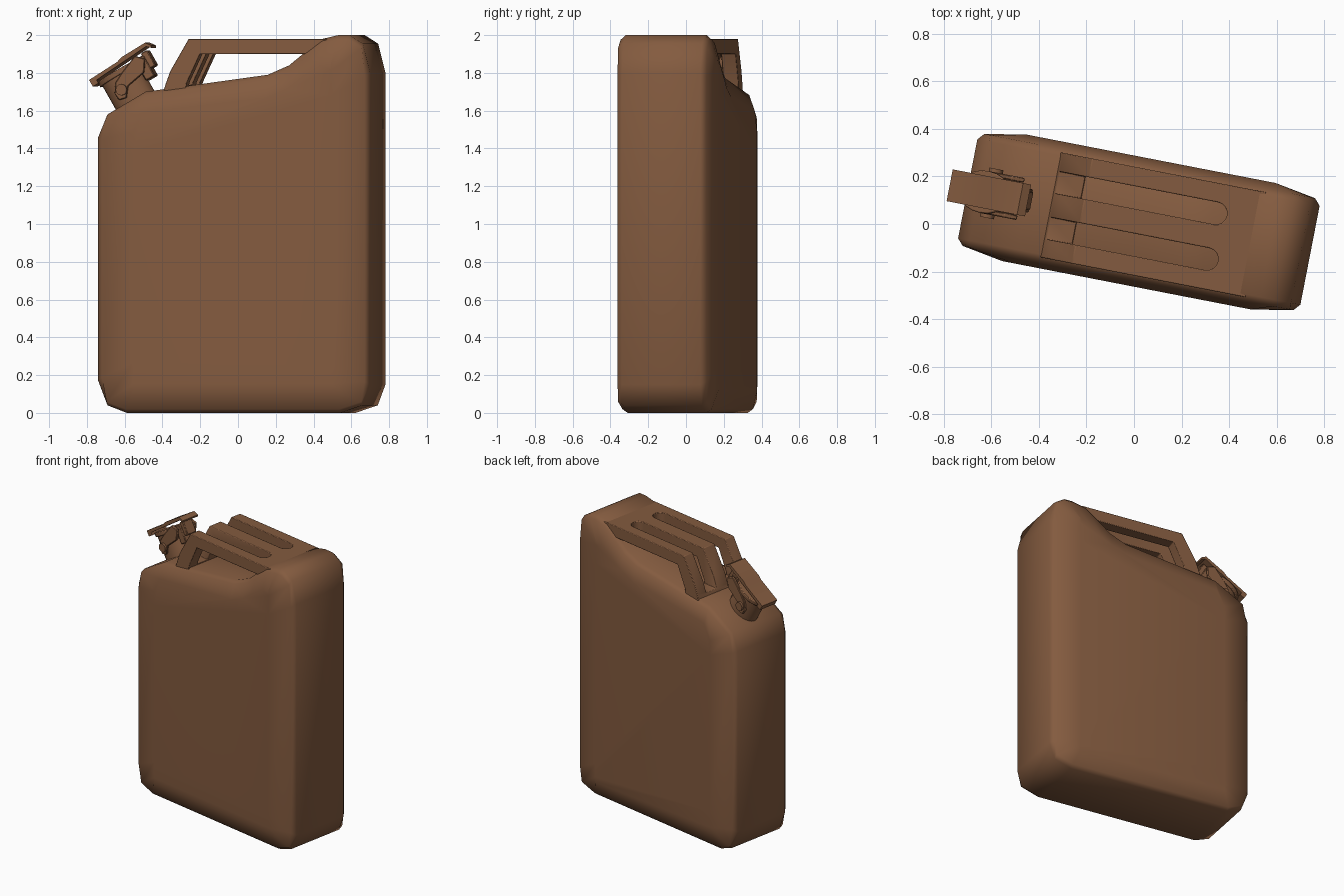
import bpy, bmesh, math
from mathutils import Matrix, Vector

if "Cube" in bpy.data.objects:
    bpy.data.objects.remove(bpy.data.objects["Cube"])

# Whole can is turned about z; parts are modelled in local (u, v, z)
TURN = Matrix.Rotation(math.radians(-11), 4, 'Z') @ Matrix.Translation((0, 0.012, 0))
# Filler-neck frame: x along the sloping shoulder, z out of it
CAP = TURN @ Matrix.Translation((-0.56, 0, 1.66)) @ Matrix.Rotation(math.radians(-30), 4, 'Y')

brown = bpy.data.materials.new("brown_paint")
brown.diffuse_color = (0.23, 0.105, 0.05, 1)
brown.use_nodes = True
brown.node_tree.nodes["Principled BSDF"].inputs["Base Color"].default_value = brown.diffuse_color


def finish(name, bm, frame=TURN, bevel=0, angle=35, segments=2):
    bmesh.ops.recalc_face_normals(bm, faces=bm.faces)
    me = bpy.data.meshes.new(name)
    bm.transform(frame)
    bm.to_mesh(me)
    bm.free()
    me.materials.append(brown)
    ob = bpy.data.objects.new(name, me)
    bpy.context.collection.objects.link(ob)
    bpy.ops.object.select_all(action='DESELECT')
    bpy.context.view_layer.objects.active = ob
    ob.select_set(True)
    bpy.ops.object.shade_smooth_by_angle(angle=math.radians(angle))
    if bevel:
        m = ob.modifiers.new("bevel", 'BEVEL')
        m.width, m.segments, m.limit_method = bevel, segments, 'ANGLE'
    return ob


def loft(loops):
    """Closed skin through equal-length point loops, capped at both ends."""
    bm = bmesh.new()
    rings = [[bm.verts.new(p) for p in loop] for loop in loops]
    n = len(rings[0])
    for a, b in zip(rings, rings[1:]):
        for i in range(n):
            j = (i + 1) % n
            bm.faces.new((a[i], a[j], b[j], b[i]))
    bm.faces.new(rings[0])
    bm.faces.new(rings[-1])
    return bm


def side_profile(pts, v0, v1):
    return loft([[(x, v, z) for x, z in pts] for v in (v0, v1)])


def box(name, x, v, z, bevel=0.005):
    pts = [(x[0], z[0]), (x[1], z[0]), (x[1], z[1]), (x[0], z[1])]
    return finish(name, side_profile(pts, *v), CAP, bevel, segments=1)


def tube(rx, ry, z0, z1, n=20):
    ring = [(rx * math.cos(2 * math.pi * i / n), ry * math.sin(2 * math.pi * i / n)) for i in range(n)]
    return loft([[(x, y, z) for x, y in ring] for z in (z0, z1)])


# Body: side outline lofted across the width with pillowed edges
outline = [(-0.56, 0), (0.59, 0), (0.71, 0.04), (0.752, 0.15), (0.752, 1.8), (0.712, 1.955),
           (0.64, 2.0), (0.58, 2.0), (0.495, 1.98), (0.395, 1.905), (0.315, 1.84), (0.2, 1.79),
           (-0.46, 1.70), (-0.665, 1.58), (-0.715, 1.46), (-0.715, 0.17), (-0.665, 0.04)]


def inset(v, du, dz):
    s = 1 - dz / 0.9
    return [(max(-0.715 + du, min(0.752 - du, u)), v, 0.9 + (z - 0.9) * s) for u, z in outline]


half = [(0.212, 0, 0), (0.24, 0.025, 0.02), (0.271, 0.2, 0.12)]
body = loft([inset(-v, du, dz) for v, du, dz in reversed(half)] + [inset(v, du, dz) for v, du, dz in half])
finish("can_body", body, angle=50)

# Triple handle: one bent strap cut by two round-ended slots
strap = [(-0.365, 1.69), (-0.35, 1.74), (-0.324, 1.81), (-0.225, 1.98), (0.52, 1.98),
         (0.52, 1.90), (-0.165, 1.90), (-0.235, 1.75), (-0.245, 1.69)]
handle = finish("triple_handle", side_profile(strap, -0.225, 0.225))
for s in (-1, 1):
    r, c, end = 0.047, s * 0.098, 0.33
    arc = [(end + r * math.sin(t * math.pi / 8), c - r * math.cos(t * math.pi / 8)) for t in range(9)]
    plan = [(-0.6, c - r)] + arc + [(-0.6, c + r)]
    cutter = finish("slot_cutter", loft([[(x, y, z) for x, y in plan] for z in (1.735, 2.1)]))
    cutter.hide_render = True
    bpy.context.view_layer.objects.active = handle
    m = handle.modifiers.new("slot", 'BOOLEAN')
    m.operation, m.solver, m.object = 'DIFFERENCE', 'EXACT', cutter
    bpy.ops.object.modifier_apply(modifier="slot")
    bpy.data.objects.remove(cutter)
m = handle.modifiers.new("bevel", 'BEVEL')
m.width, m.segments, m.limit_method = 0.01, 2, 'ANGLE'

# Filler neck and its collar
finish("filler_neck", tube(0.115, 0.08, -0.04, 0.17), CAP)
finish("neck_collar", tube(0.128, 0.09, 0.145, 0.175), CAP, 0.005)

# Cap lid with front lip and rear thumb hook
lid = [(-0.15, 0.165), (-0.115, 0.165), (-0.115, 0.185), (0.205, 0.205), (0.225, 0.185),
       (0.232, 0.195), (0.21, 0.225), (0.06, 0.222), (0.03, 0.212), (-0.15, 0.205)]
finish("cap_lid", side_profile(lid, -0.068, 0.068), CAP)

# Latch at the handle side, with a cross bar
box("latch_block", (0.11, 0.165), (-0.05, 0.05), (0.05, 0.175))
box("latch_bar", (0.155, 0.195), (-0.04, 0.04), (0.095, 0.19))

# Side arms and pivots on both sides of the neck
arm = [(-0.06, 0.03), (-0.02, 0.02), (0.02, 0.07), (0.13, 0.09), (0.17, 0.15), (0.13, 0.19),
       (0.03, 0.15), (-0.03, 0.12), (-0.065, 0.07)]
for name, s in (("right", -1), ("left", 1)):
    finish(name + "_latch_arm", side_profile(arm, s * 0.07, s * 0.09), CAP, 0.004, segments=1)
    pivot = tube(0.03, 0.03, 0, 0.02, 12)
    pivot.transform(Matrix.Translation((-0.02, s * 0.085, 0.07)) @ Matrix.Rotation(-s * math.pi / 2, 4, 'X'))
    finish(name + "_pivot", pivot, CAP)
